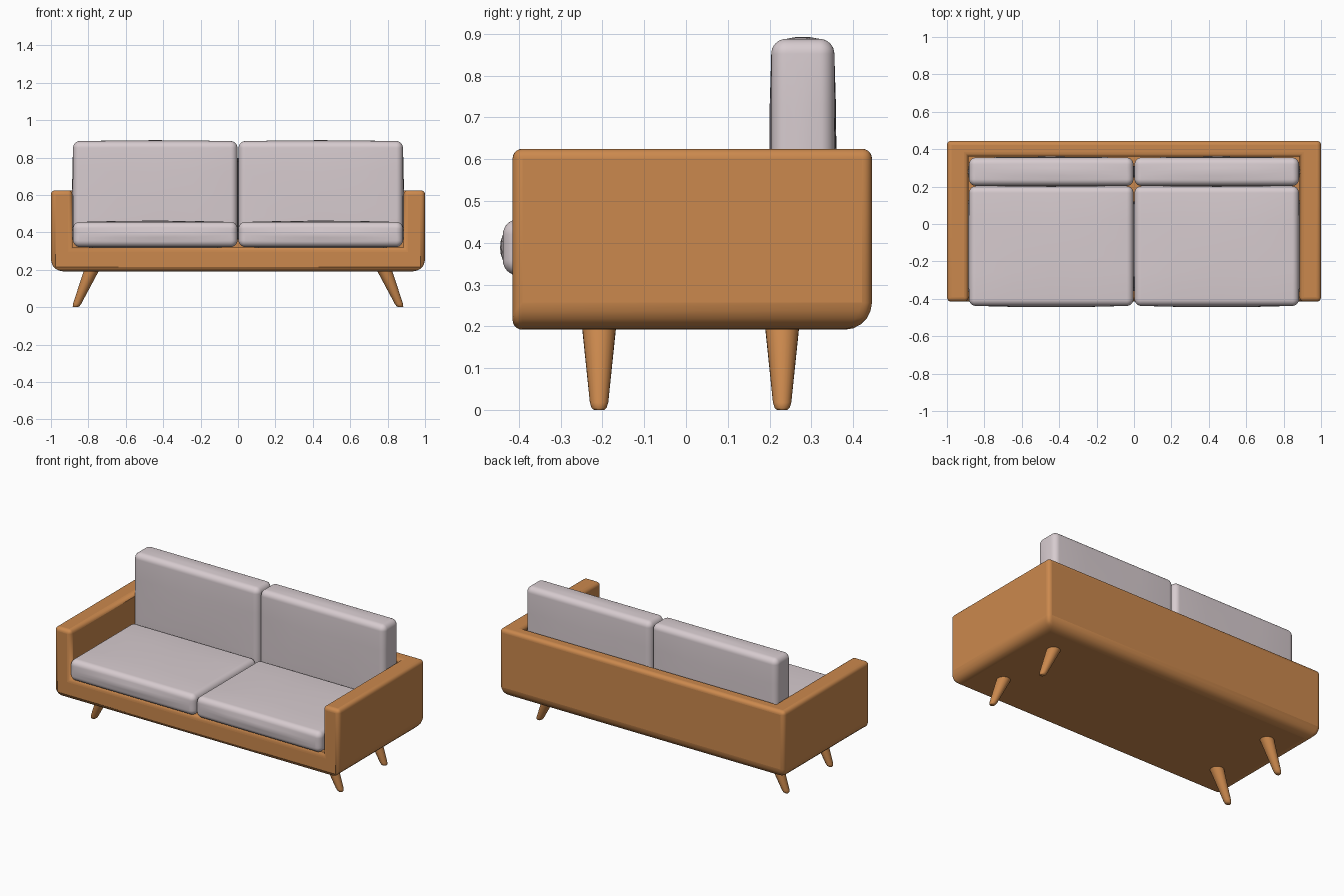
import bpy, bmesh, math
from mathutils import Vector

if "Cube" in bpy.data.objects:
    bpy.data.objects.remove(bpy.data.objects["Cube"])


def material(name, rgb):
    m = bpy.data.materials.new(name)
    m.diffuse_color = (*rgb, 1)
    m.use_nodes = True
    m.node_tree.nodes["Principled BSDF"].inputs["Base Color"].default_value = m.diffuse_color
    return m


wood = material("warm wood", (0.60, 0.25, 0.075))
fabric = material("pale grey fabric", (0.68, 0.60, 0.625))


def add_object(name, bm, mat, mirror=False):
    bmesh.ops.recalc_face_normals(bm, faces=bm.faces)
    me = bpy.data.meshes.new(name)
    bm.to_mesh(me)
    bm.free()
    me.materials.append(mat)
    ob = bpy.data.objects.new(name, me)
    bpy.context.collection.objects.link(ob)
    if mirror:
        mod = ob.modifiers.new("mirror", 'MIRROR')
        mod.use_mirror_merge = False
    return ob


def smooth(ob, degrees=35):
    bpy.ops.object.select_all(action='DESELECT')
    ob.select_set(True)
    bpy.context.view_layer.objects.active = ob
    bpy.ops.object.shade_smooth_by_angle(angle=math.radians(degrees))


# Wooden body: base, two arms and back as one solid, open at top and front
X, XI = 1.0, 0.885
YF, YI, YB = -0.415, 0.362, 0.445
Z0, ZF, Z1 = 0.192, 0.32, 0.625
bm = bmesh.new()
cache = {}


def face(*pts):
    for p in pts:
        if p not in cache:
            cache[p] = bm.verts.new(p)
    bm.faces.new([cache[p] for p in pts])


face((-X, YF, Z0), (X, YF, Z0), (X, YB, Z0), (-X, YB, Z0))
face((-X, YB, Z0), (X, YB, Z0), (X, YB, Z1), (-X, YB, Z1))
face((-X, YF, Z0), (X, YF, Z0), (X, YF, Z1), (XI, YF, Z1),
     (XI, YF, ZF), (-XI, YF, ZF), (-XI, YF, Z1), (-X, YF, Z1))
face((-X, YB, Z1), (X, YB, Z1), (X, YF, Z1), (XI, YF, Z1),
     (XI, YI, Z1), (-XI, YI, Z1), (-XI, YF, Z1), (-X, YF, Z1))
face((-XI, YF, ZF), (XI, YF, ZF), (XI, YI, ZF), (-XI, YI, ZF))
face((-XI, YI, ZF), (XI, YI, ZF), (XI, YI, Z1), (-XI, YI, Z1))
for s in (-1, 1):
    face((s * X, YF, Z0), (s * X, YB, Z0), (s * X, YB, Z1), (s * X, YF, Z1))
    face((s * XI, YF, ZF), (s * XI, YI, ZF), (s * XI, YI, Z1), (s * XI, YF, Z1))
bmesh.ops.recalc_face_normals(bm, faces=bm.faces)

# Large rounding below at sides and back, small rounding on other outer edges
weight = bm.edges.layers.float.new("bevel_weight_edge")
for e in bm.edges:
    if e.calc_face_angle_signed() > 0.1:
        low = all(v.co.z < Z0 + 0.001 for v in e.verts)
        front = all(v.co.y < YF + 0.001 for v in e.verts)
        e[weight] = 1.0 if low and not front else 0.36
body = add_object("wooden_body", bm, wood)
bev = body.modifiers.new("rounding", 'BEVEL')
bev.limit_method = 'WEIGHT'
bev.width = 0.065
bev.segments = 5
smooth(body)


# Cushions: rounded boxes with slightly puffed faces
def cushion(name, lo, hi, r, puff):
    lo, hi = Vector(lo), Vector(hi)
    mid, half = (lo + hi) / 2, (hi - lo) / 2
    bm = bmesh.new()
    bmesh.ops.create_cube(bm, size=2)
    bmesh.ops.subdivide_edges(bm, edges=bm.edges[:], cuts=11, use_grid_fill=True)
    for v in bm.verts:
        k = [round(c * 6) for c in v.co]
        core = [max(-1, min(1, c / 2)) for c in k]
        n = Vector([math.copysign(math.tan(max(0, abs(c) - 2) / 4 * math.pi / 4), c)
                    for c in k]).normalized()
        p = Vector([core[a] * (half[a] - r) + n[a] * r for a in range(3)])
        for a in range(3):
            u, w = core[a - 1], core[a - 2]
            p[a] += n[a] * puff * (1 - u * u) * (1 - w * w)
        v.co = mid + p
    smooth(add_object(name, bm, fabric, mirror=True), 60)


cushion("seat_cushions", (0.003, -0.438, 0.322), (0.882, 0.202, 0.456), 0.036, 0.007)
cushion("back_cushions", (0.003, 0.204, 0.322), (0.882, 0.355, 0.888), 0.036, 0.005)


# Legs: tapered, splayed outwards, with rounded feet
def leg(name, y):
    bm = bmesh.new()
    n, rings = 24, []
    for z, r in ((0, 0.012), (0.005, 0.018), (0.018, 0.022), (0.21, 0.042)):
        x = 0.868 - z * 0.43
        rings.append([bm.verts.new((x + r * math.cos(2 * math.pi * i / n),
                                    y + r * math.sin(2 * math.pi * i / n), z))
                      for i in range(n)])
    for a, b in zip(rings, rings[1:]):
        for i in range(n):
            j = (i + 1) % n
            bm.faces.new((a[i], a[j], b[j], b[i]))
    bm.faces.new(rings[0])
    bm.faces.new(rings[-1])
    smooth(add_object(name, bm, wood, mirror=True), 50)


leg("front_legs", -0.208)
leg("back_legs", 0.23)
